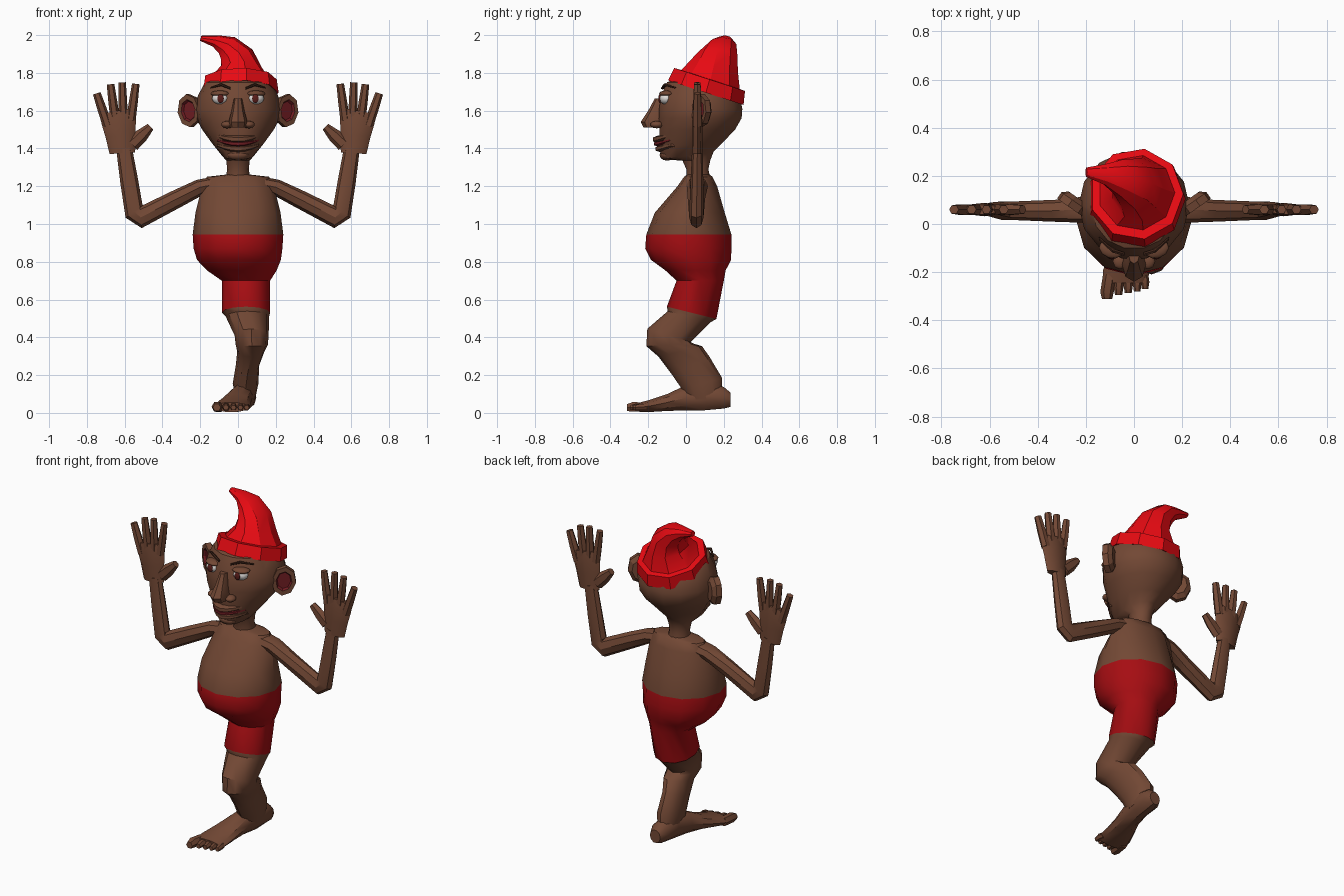
import bpy, bmesh, math
from mathutils import Vector, Euler


def material(name, rgb):
    m = bpy.data.materials.new(name)
    m.diffuse_color = (*rgb, 1)
    return m


SKIN = material("brown skin", (0.17, 0.065, 0.035))
HAT = material("bright red", (0.80, 0.003, 0.006))
SHORTS = material("deep red", (0.38, 0.004, 0.006))
WHITE = material("eye white", (0.75, 0.72, 0.70))
IRIS = material("iris maroon", (0.10, 0.012, 0.01))
INNER = material("dark red lining", (0.16, 0.012, 0.016))
BROW = material("brow brown", (0.05, 0.018, 0.01))


def finish(name, bm, mats, angle):
    bmesh.ops.recalc_face_normals(bm, faces=bm.faces)
    me = bpy.data.meshes.new(name)
    bm.to_mesh(me)
    bm.free()
    for m in mats:
        me.materials.append(m)
    ob = bpy.data.objects.new(name, me)
    bpy.context.collection.objects.link(ob)
    if angle:
        bpy.ops.object.select_all(action='DESELECT')
        ob.select_set(True)
        bpy.context.view_layer.objects.active = ob
        bpy.ops.object.shade_smooth_by_angle(angle=math.radians(angle))
    return ob


def loft(name, rings, n=12, mats=(SKIN,), bands=None, side=1, angle=35):
    """Skin over elliptical rings: x, y, z, rx, ry, tilt about x, tilt about y."""
    bm = bmesh.new()
    loops = []
    for r in rings:
        x, y, z, rx, ry, ax, ay = (tuple(r) + (0, 0))[:7]
        rot = Euler((math.radians(ax), math.radians(ay), 0)).to_matrix()
        loop = []
        for i in range(n):
            t = 2 * math.pi * i / n
            p = Vector((x, y, z)) + rot @ Vector((rx * math.cos(t), ry * math.sin(t), 0))
            loop.append(bm.verts.new((p.x * side, p.y, p.z)))
        loops.append(loop)
    for k in range(len(loops) - 1):
        a, b = loops[k], loops[k + 1]
        for i in range(n):
            j = (i + 1) % n
            f = bm.faces.new((a[i], a[j], b[j], b[i]))
            f.material_index = bands(k) if bands else 0
    bm.faces.new(loops[0])
    bm.faces.new(loops[-1])
    return finish(name, bm, mats, angle)


def ball(name, loc, scale, mat, rot=(0, 0, 0), seg=10):
    bm = bmesh.new()
    bmesh.ops.create_uvsphere(bm, u_segments=seg, v_segments=seg // 2 + 1, radius=1)
    ob = finish(name, bm, (mat,), 40)
    ob.location, ob.scale = loc, scale
    ob.rotation_euler = [math.radians(a) for a in rot]
    return ob


# Torso, shorts and thigh running down into the single bent leg
loft("body_and_leg", [
    (0, .065, 1.262, .06, .06),
    (0, .065, 1.25, .165, .075),
    (0, .06, 1.20, .19, .105),
    (0, .02, 1.06, .225, .185),
    (0, .015, .945, .24, .225),
    (0, .012, .87, .235, .228),
    (.005, .027, .81, .222, .212),
    (.02, .05, .755, .185, .16),
    (.042, .075, .70, .128, .125),
    (.042, .03, .53, .128, .135, -14),
    (.05, .018, .51, .115, .118, -14),
    (.072, -.09, .41, .09, .12, -17),
    (.073, -.085, .36, .085, .125, 3),
    (.068, -.03, .325, .072, .118, 14),
    (.05, .025, .25, .062, .11, 25),
    (.04, .085, .155, .068, .11, 16),
    (.04, .10, .07, .05, .09)],
    mats=(SKIN, SHORTS), bands=lambda k: 1 if 4 <= k <= 8 else 0)

# Foot, heel to ball, and its five toes
loft("foot", [
    (.045, .235, .07, .035, .04, 90),
    (.042, .20, .08, .055, .06, 90),
    (.035, .10, .09, .058, .08, 90),
    (.015, .00, .08, .062, .07, 90),
    (-.012, -.10, .055, .08, .047, 90),
    (-.032, -.19, .037, .096, .034, 90),
    (-.036, -.245, .03, .094, .026, 90)], n=10)
for i, (x, tip, r) in enumerate([(-.112, -.312, .028), (-.064, -.295, .02), (-.024, -.287, .019),
                                 (.013, -.28, .018), (.046, -.27, .018)]):
    loft(f"toe_{i + 1}", [(x * .9, -.21, .03, r, r, 90), (x, tip + .03, .032, r, r * 1.05, 90),
                          (x, tip, .028, r * .75, r * .75, 90)], n=6)

# Neck and head
loft("head", [
    (0, .065, 1.24, .065, .065),
    (0, .06, 1.29, .057, .06),
    (0, .055, 1.335, .062, .075),
    (0, .01, 1.362, .085, .14, 8),
    (0, .025, 1.42, .132, .175, 4),
    (0, .06, 1.50, .19, .205),
    (0, .075, 1.56, .222, .225),
    (0, .078, 1.61, .23, .226),
    (0, .075, 1.68, .212, .212),
    (0, .065, 1.75, .175, .17),
    (0, .065, 1.78, .10, .10)], n=14, angle=40)

# Nose
loft("nose", [
    (0, -.13, 1.665, .022, .035),
    (0, -.15, 1.60, .034, .05),
    (0, -.168, 1.54, .05, .072),
    (0, -.165, 1.512, .045, .06)], n=8)

# Smiling mouth: two lips with a dark red band between
for name, z, out, r, mat in [("upper_lip", 1.448, -.148, .02, SKIN), ("mouth_opening", 1.424, -.143, .015, INNER),
                             ("lower_lip", 1.398, -.135, .018, SKIN)]:
    pts = []
    for k in range(-3, 4):
        u = k / 3
        pts.append((u * .112, out + .075 * u * u, z + .02 * u * u,
                    r * (1 - .55 * u * u), .032 * (1 - .3 * u * u), 0, 90))
    loft(name, pts, n=6, mats=(mat,))
ball("chin", (0, -.10, 1.365), (.06, .04, .03), SKIN)

for s, tag in ((-1, "right"), (1, "left")):
    # Eyes, brows, nostrils and ears
    ball(f"{tag}_nostril", (s * .058, -.155, 1.526), (.032, .035, .02), SKIN, seg=8)
    ball(f"{tag}_eye", (s * .095, -.108, 1.665), (.044, .034, .032), WHITE, (0, 0, s * 18))
    ball(f"{tag}_iris", (s * .092, -.138, 1.664), (.018, .009, .024), IRIS)
    ball(f"{tag}_eyelid", (s * .095, -.104, 1.69), (.052, .038, .017), SKIN, (0, 0, s * 18))
    loft(f"{tag}_eyebrow", [(.04, -.125, 1.718, .006, .008, 0, 90),
                            (.09, -.11, 1.738, .008, .01, 0, 90),
                            (.145, -.06, 1.722, .004, .008, 0, 90)], n=6, mats=(BROW,), side=s)
    ear = [(.245, .065, 1.60), (.25, .055, 1.60)]
    ear_turn = math.radians(s * 35)
    rim = loft(f"{tag}_ear", [(0, .03, 0, .045, .06, 90), (0, .01, 0, .068, .088, 90),
                              (0, -.022, 0, .068, .088, 90), (0, -.022, 0, .045, .06, 90),
                              (0, -.008, 0, .038, .05, 90)], n=8, side=s,
               mats=(SKIN, INNER), bands=lambda k: 1 if k == 3 else 0, angle=0)
    rim.data.polygons[-1].material_index = 1
    rim.location = (s * .252, .085, 1.60)
    rim.rotation_euler = (0, math.radians(s * 8), ear_turn)

    # Bent arm
    loft(f"{tag}_arm", [
        (.12, .06, 1.21, .042, .06, 0, 112),
        (.20, .06, 1.195, .043, .055, 0, 116),
        (.32, .055, 1.135, .048, .046, 0, 118),
        (.515, .055, 1.035, .057, .038, 0, 95),
        (.55, .055, 1.065, .055, .038, 0, 35),
        (.575, .058, 1.22, .048, .034, 0, 10),
        (.603, .06, 1.40, .042, .028, 0, 10)], n=8, side=s)
    # Palm
    loft(f"{tag}_palm", [
        (.612, .06, 1.375, .068, .026, 0, 4),
        (.622, .06, 1.47, .08, .028, 0, 6),
        (.632, .06, 1.55, .093, .027, 0, 10),
        (.632, .06, 1.60, .083, .02, 0, 10)], n=8, side=s)
    # Four fingers and the thumb: base x, z, tip x, z, radius
    for i, (bx, bz, tx, tz, r) in enumerate([
            (.567, 1.55, .541, 1.742, .025), (.607, 1.56, .613, 1.75, .024),
            (.65, 1.55, .675, 1.74, .025), (.69, 1.52, .748, 1.692, .026),
            (.56, 1.42, .463, 1.515, .038)]):
        a = math.degrees(math.atan2(tx - bx, tz - bz))
        tip = r * (.8 if i < 4 else .55)
        loft(f"{tag}_thumb" if i == 4 else f"{tag}_finger_{i + 1}", [
            (bx, .06, bz, r, .025, 0, a),
            ((bx + tx) / 2, .06, (bz + tz) / 2, r * .95, .025, 0, a),
            (tx, .06, tz, tip, .02, 0, a)], n=6, side=s)

# Floppy cap: rolled brim and a cone bending sideways
loft("cap", [
    (.01, .105, 1.71, .16, .16, -18),
    (.01, .105, 1.695, .205, .213, -18),
    (.01, .125, 1.765, .195, .20, -18),
    (.01, .13, 1.765, .16, .165, -18),
    (.015, .145, 1.83, .11, .135, -12),
    (-.008, .167, 1.895, .09, .107, -5, -18),
    (-.06, .19, 1.945, .062, .078, 0, -45),
    (-.12, .205, 1.968, .034, .045, 0, -65),
    (-.198, .215, 1.983, .014, .02, 0, -75)], n=9, mats=(HAT,), angle=30)
